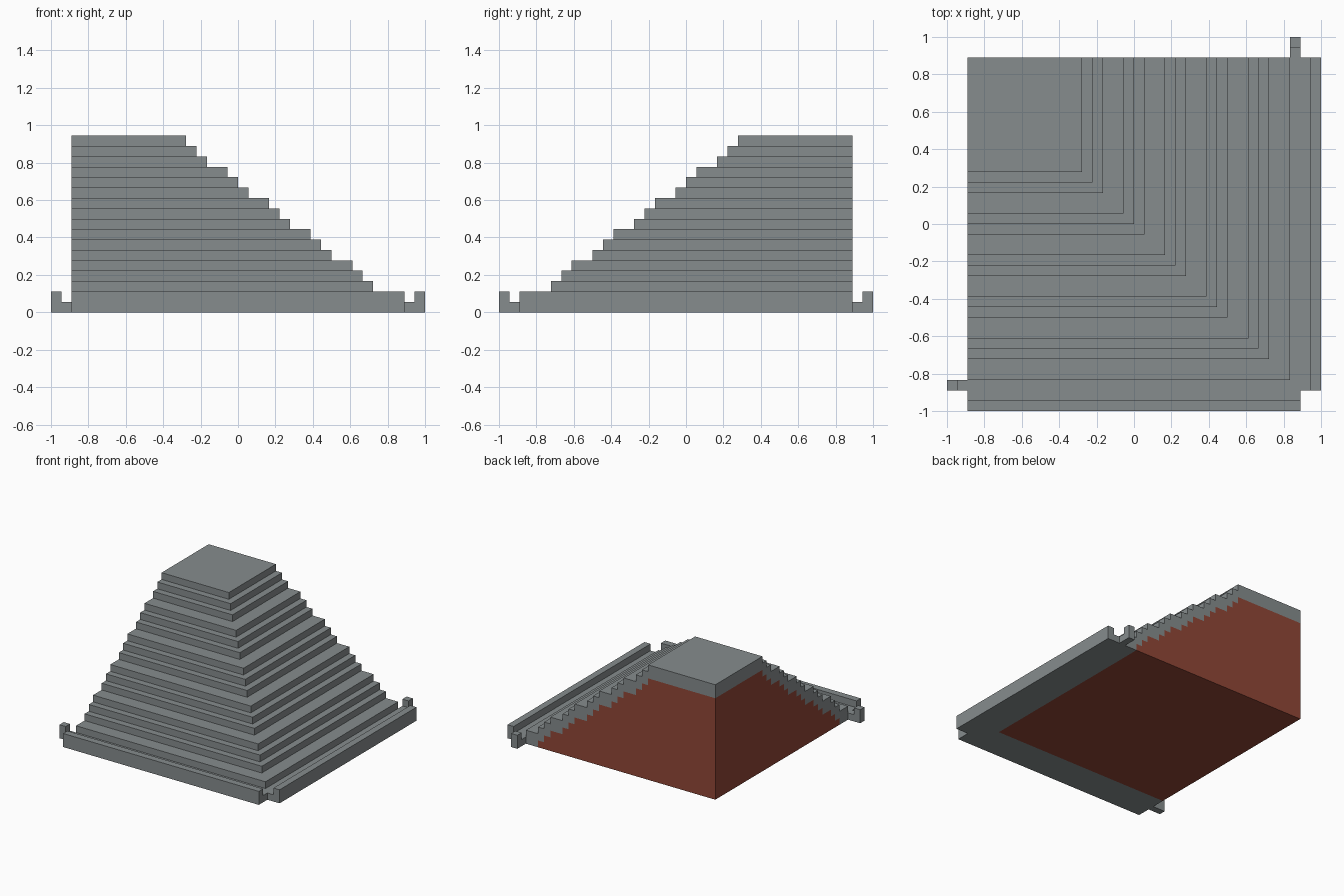
import bpy, bmesh, math
from mathutils import Matrix, Vector

if "Cube" in bpy.data.objects:
    bpy.data.objects.remove(bpy.data.objects["Cube"], do_unlink=True)

U = 1 / 18      # one block
EDGE = 16       # distance of the two flat cut sides from the centre


def material(name, rgb):
    m = bpy.data.materials.new(name)
    m.use_nodes = True
    m.diffuse_color = (*rgb, 1)
    m.node_tree.nodes["Principled BSDF"].inputs["Base Color"].default_value = (*rgb, 1)
    return m


stone = material("grey stone", (0.24, 0.265, 0.27))
brick = material("red brick", (0.28, 0.061, 0.037))


def finish(bm, name, mat):
    bmesh.ops.remove_doubles(bm, verts=bm.verts, dist=1e-4)
    bmesh.ops.dissolve_degenerate(bm, edges=bm.edges, dist=1e-4)
    bmesh.ops.dissolve_limit(bm, angle_limit=0.01, verts=bm.verts, edges=bm.edges)
    bmesh.ops.recalc_face_normals(bm, faces=bm.faces)
    bmesh.ops.scale(bm, vec=(U, U, U), verts=bm.verts)
    mesh = bpy.data.meshes.new(name)
    bm.to_mesh(mesh)
    bm.free()
    mesh.materials.append(mat)
    obj = bpy.data.objects.new(name, mesh)
    bpy.context.collection.objects.link(obj)
    return obj


def sweep(name, rings, mat, matrix=None):
    """Join rings of points into a solid and cap both ends."""
    bm = bmesh.new()
    rows = [[bm.verts.new(p) for p in ring] for ring in rings]
    n = len(rows[0])
    for a, b in zip(rows, rows[1:]):
        for i in range(n):
            j = (i + 1) % n
            bm.faces.new((a[i], a[j], b[j], b[i]))
    bm.faces.new(rows[0])
    bm.faces.new(rows[-1][::-1])
    if matrix:
        bm.transform(matrix)
    return finish(bm, name, mat)


def mitred(name, profile, mat):
    """Run a profile along the right side, round the corner, along the front."""
    sweep(name, [[(e, EDGE, z) for e, z in profile],
                 [(e, -e, z) for e, z in profile],
                 [(-EDGE, -e, z) for e, z in profile]], mat)


# Reach of each layer from the ground up: three short steps, then a wide one
reach = [16, 15] + [13 - i - i // 3 for i in range(15)]


def stairs(layers):
    """Step outline from the ground outwards up to the cut edge."""
    pts = []
    for k, e in enumerate(layers):
        pts += [(e, k), (e, k + 1)]
    return pts + [(-EDGE, len(layers))]


outer = stairs(reach)
inner = stairs(reach[2:])

# Stone stair shell, two blocks thick, over a brick core
mitred("stepped_shell", outer + inner[::-1], stone)
mitred("brick_core", inner + [(-EDGE, 0)], brick)

# Gutter with raised rim: long runs on the right and front, short spout ends
section = [(16, 0), (18, 0), (18, 2), (17, 2), (17, 1), (16, 1)]
for name, turn, start, end in (("right_gutter", 0, -16, 16),
                               ("front_gutter", -90, -16, 16),
                               ("left_spout", 180, 15, 16),
                               ("back_spout", 90, -16, -15)):
    sweep(name, [[(x, y, z) for x, z in section] for y in (start, end)], stone,
          Matrix.Rotation(math.radians(turn), 4, "Z"))
